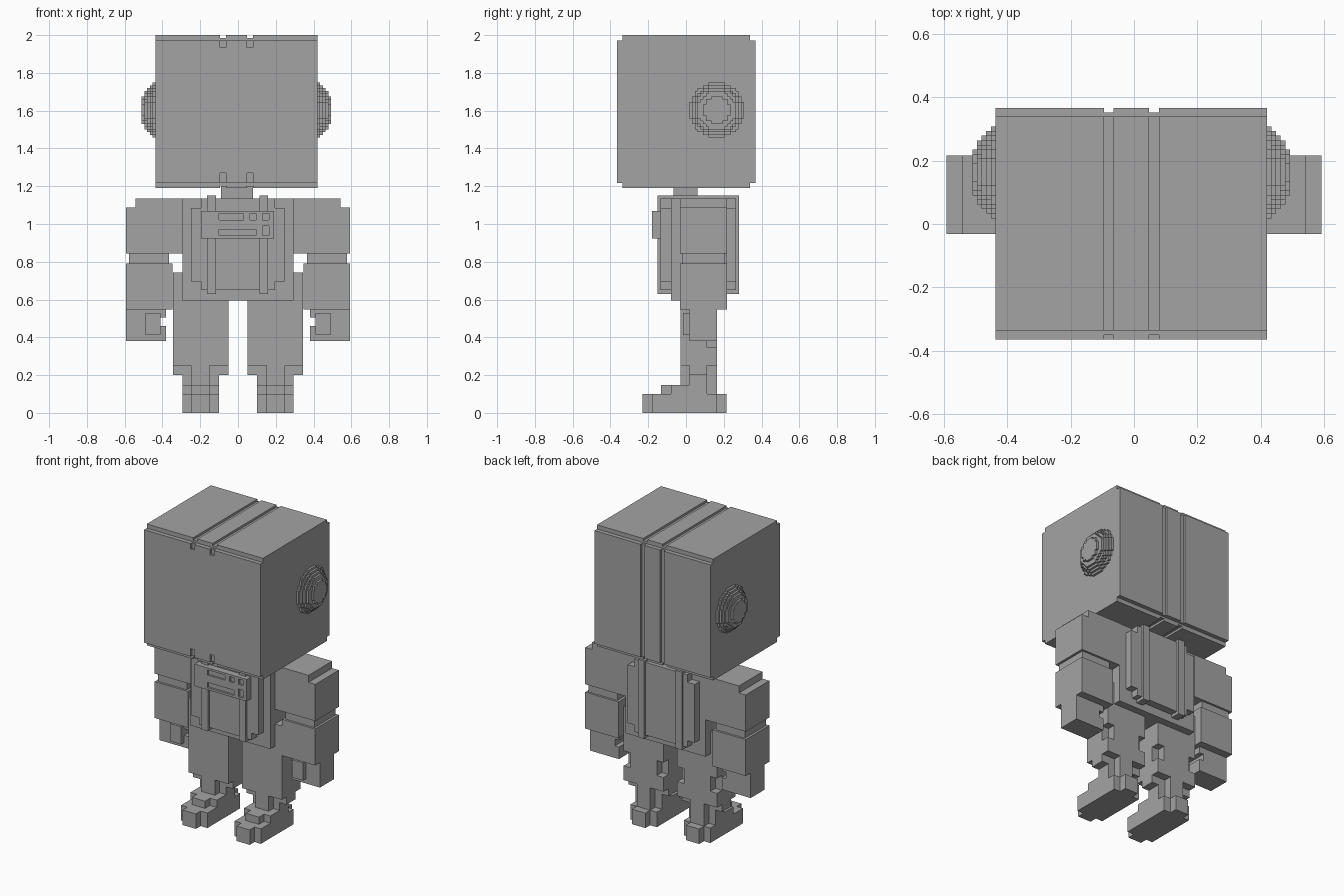
import bpy, bmesh, math

if "Cube" in bpy.data.objects:
    bpy.data.objects.remove(bpy.data.objects["Cube"])

grey = bpy.data.materials.new("plain_grey")
grey.use_nodes = True
GREY = (0.37, 0.37, 0.37, 1)
grey.diffuse_color = GREY
grey.node_tree.nodes["Principled BSDF"].inputs["Base Color"].default_value = GREY


def finish(name, bm):
    bmesh.ops.recalc_face_normals(bm, faces=bm.faces)
    mesh = bpy.data.meshes.new(name)
    bm.to_mesh(mesh)
    bm.free()
    mesh.materials.append(grey)
    obj = bpy.data.objects.new(name, mesh)
    bpy.context.collection.objects.link(obj)
    return obj


def add_box(bm, xs, ys, zs):
    verts = bmesh.ops.create_cube(bm, size=1)["verts"]
    for v in verts:
        for i, (a, b) in enumerate((xs, ys, zs)):
            v.co[i] = (a + b) / 2 + v.co[i] * abs(b - a)


def boxes(name, spans, side=1):
    bm = bmesh.new()
    for xs, ys, zs in spans:
        add_box(bm, (xs[0] * side, xs[1] * side), ys, zs)
    return finish(name, bm)


def add_prism(bm, outline, x0, x1):
    # Extrude a y/z outline along x
    face = bm.faces.new([bm.verts.new((x0, y, z)) for y, z in outline])
    out = bmesh.ops.extrude_face_region(bm, geom=[face])["geom"]
    for v in out:
        if isinstance(v, bmesh.types.BMVert):
            v.co.x = x1


def carve(obj, spans):
    cutter = boxes("cutter", spans)
    cutter.hide_render = True
    mod = obj.modifiers.new("carve", "BOOLEAN")
    mod.operation = "DIFFERENCE"
    mod.solver = "EXACT"
    mod.use_self = True
    mod.object = cutter
    bpy.context.view_layer.objects.active = obj
    bpy.ops.object.modifier_apply(modifier=mod.name)
    bpy.data.objects.remove(cutter)


# Head: block with stepped front and back edges
F, B, LOW, TOP, S = -0.365, 0.367, 1.19, 2.0, 0.028
bm = bmesh.new()
add_prism(bm, [(F + S, LOW), (B - S, LOW), (B - S, LOW + S), (B, LOW + S),
               (B, TOP - S), (B - S, TOP - S), (B - S, TOP), (F + S, TOP),
               (F + S, TOP - S), (F, TOP - S), (F, LOW + S), (F + S, LOW + S)],
          -0.438, 0.42)
head = finish("head", bm)

# Two grooves over the top, back and underside, ending in short front notches
D, O = 0.015, 0.05
grooves = []
for x in (-0.095, 0.048):
    xs = (x, x + 0.031)
    grooves += [(xs, (F - O, B + O), (TOP - D, TOP + O)),
                (xs, (F - O, B + O), (LOW - O, LOW + D)),
                (xs, (B - D, B + O), (LOW - O, TOP + O)),
                (xs, (F - O, F + D), (1.935, TOP + O)),
                (xs, (F - O, F + D), (LOW - O, 1.27))]
carve(head, grooves)

# Ears: stepped domes of stacked pixel discs
PIX, SPHERE, HEIGHT = 0.0145, 0.185, 0.0725


def pixel_disc(radius, cy, cz):
    n = round(radius / PIX)
    right = []
    for row in range(-n, n):
        w = math.sqrt(max(0, n * n - (row + 0.5) ** 2))
        w = max(1, round(w)) * PIX
        right += [(w, row * PIX), (w, (row + 1) * PIX)]
    outline = []
    for p in right + [(-y, z) for y, z in reversed(right)]:
        if p not in outline:
            outline.append(p)
    return [(cy + y, cz + z) for y, z in outline]


for label, side, base in (("left", 1, 0.42), ("right", -1, -0.438)):
    bm = bmesh.new()
    for k in range(5):
        h = k * PIX
        r = math.sqrt(SPHERE ** 2 - (SPHERE - HEIGHT + h) ** 2)
        add_prism(bm, pixel_disc(r, 0.163, 1.603), base + side * h, base + side * (h + PIX))
    finish(label + "_ear", bm)

# Neck and torso
boxes("neck", [((-0.09, 0.08), (-0.065, 0.06), (1.12, 1.2))])
boxes("torso", [((-0.295, 0.295), (-0.08, 0.215), (0.595, 1.135))])
boxes("chest_and_back_plate", [((-0.25, 0.245), (-0.135, 0.265), (0.695, 1.085)),
                               ((-0.195, 0.195), (-0.135, 0.265), (0.65, 1.135))])
boxes("straps", [(xs, (-0.15, 0.28), (0.63, 1.15))
                 for xs in ((-0.165, -0.117), (0.113, 0.16))])

# Control box with recessed slots and buttons
panel = boxes("control_box", [((-0.195, 0.19), (-0.18, -0.13), (0.923, 1.07))])
inset = (-0.25, -0.167)
carve(panel, [((-0.1, 0.03), inset, (1.022, 1.056)),
              ((0.064, 0.096), inset, (1.022, 1.056)),
              ((0.13, 0.163), inset, (1.022, 1.056)),
              ((-0.1, 0.096), inset, (0.938, 0.972)),
              ((0.13, 0.163), inset, (0.938, 0.99))])

for label, s in (("left", 1), ("right", -1)):
    arm_y = (-0.032, 0.217)
    # Arm: notched shoulder, narrow elbow, forearm
    boxes(label + "_upper_arm", [((0.295, 0.593), arm_y, (0.843, 1.088)),
                                 ((0.295, 0.543), arm_y, (1.088, 1.135))], s)
    boxes(label + "_elbow", [((0.365, 0.577), (-0.018, 0.203), (0.79, 0.843))], s)
    boxes(label + "_forearm", [((0.348, 0.593), arm_y, (0.547, 0.79))], s)

    # Hand with open grip and thumb
    hand_y = (0.018, 0.165)
    boxes(label + "_hand", [((0.41, 0.593), hand_y, (0.38, 0.547)),
                            ((0.38, 0.41), hand_y, (0.38, 0.46)),
                            ((0.38, 0.41), hand_y, (0.505, 0.547)),
                            ((0.41, 0.49), (-0.015, 0.018), (0.412, 0.53))], s)

    # Leg with hip pad, notched knee back and chamfered hem
    full, mid, core = (0.05, 0.345), (0.1, 0.295), (0.15, 0.248)
    leg_y, shin_y = (-0.03, 0.165), (0.018, 0.112)
    boxes(label + "_hip", [((0.29, 0.345), leg_y, (0.547, 0.743))], s)
    boxes(label + "_leg", [(full, leg_y, (0.445, 0.6)),
                           (full, (-0.03, 0.112), (0.345, 0.445)),
                           (mid, (0.112, 0.165), (0.345, 0.445)),
                           (full, leg_y, (0.25, 0.345)),
                           (full, shin_y, (0.2, 0.25)),
                           (core, leg_y, (0.2, 0.25))], s)
    boxes(label + "_ankle", [(mid, shin_y, (0.1, 0.2)), (core, leg_y, (0.1, 0.2))], s)

    # Foot: sole with narrower toe and heel, and a raised instep
    boxes(label + "_foot", [(mid, (-0.18, 0.165), (0, 0.1)),
                            (core, (-0.23, 0.215), (0, 0.1)),
                            (mid, (-0.08, 0.018), (0.1, 0.148)),
                            (core, (-0.133, 0.018), (0.1, 0.148))], s)
